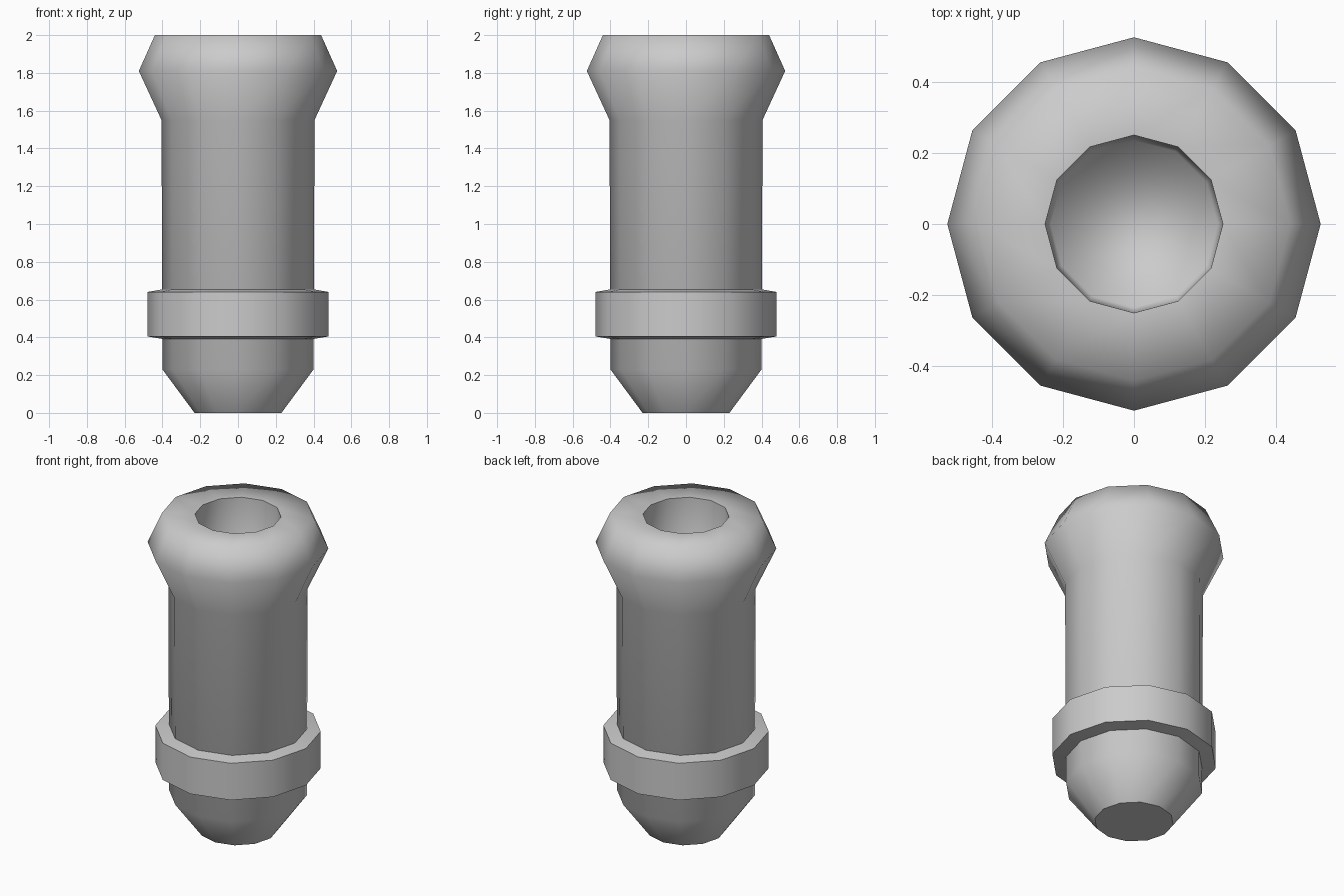
import bpy
import bmesh
from math import cos, sin, tau

SIDES = 12

cube = bpy.data.objects.get("Cube")
if cube:
    bpy.data.objects.remove(cube, do_unlink=True)

# Single plain grey material
grey = bpy.data.materials.new("light_grey")
grey.use_nodes = True
colour = (0.6, 0.6, 0.6, 1)
grey.diffuse_color = colour
shader = next(n for n in grey.node_tree.nodes if n.type == 'BSDF_PRINCIPLED')
shader.inputs["Base Color"].default_value = colour


def lathe(name, profile, sharp_rings, closed=False):
    """Turn (radius, height) points around z; cap both ends unless closed."""
    bm = bmesh.new()
    rings = [[bm.verts.new((r * cos(tau * i / SIDES), r * sin(tau * i / SIDES), z))
              for i in range(SIDES)] for r, z in profile]
    pairs = list(zip(rings, rings[1:]))
    if closed:
        pairs.append((rings[-1], rings[0]))
    else:
        bm.faces.new(rings[0][::-1])
        bm.faces.new(rings[-1])
    for low, high in pairs:
        for i in range(SIDES):
            j = (i + 1) % SIDES
            bm.faces.new((low[i], low[j], high[j], high[i]))
    for face in bm.faces:
        face.smooth = True
    # Keep hard corners around the chosen rings
    for k in sharp_rings:
        for i in range(SIDES):
            bm.edges.get((rings[k][i], rings[k][(i + 1) % SIDES])).smooth = False
    bmesh.ops.recalc_face_normals(bm, faces=bm.faces)
    mesh = bpy.data.meshes.new(name)
    bm.to_mesh(mesh)
    bm.free()
    mesh.materials.append(grey)
    obj = bpy.data.objects.new(name, mesh)
    bpy.context.collection.objects.link(obj)
    return obj


# Hollow body: tapered foot, shaft, flared head and blind bore
lathe("hollow_body", [
    (0.23, 0), (0.4, 0.23), (0.405, 1.55), (0.525, 1.81),
    (0.44, 2), (0.25, 2), (0.235, 1.2),
], sharp_rings=(0, 5))

# Collar band around the lower shaft
lathe("collar", [
    (0.39, 0.39), (0.48, 0.405), (0.48, 0.64), (0.39, 0.656),
], sharp_rings=range(4), closed=True)
